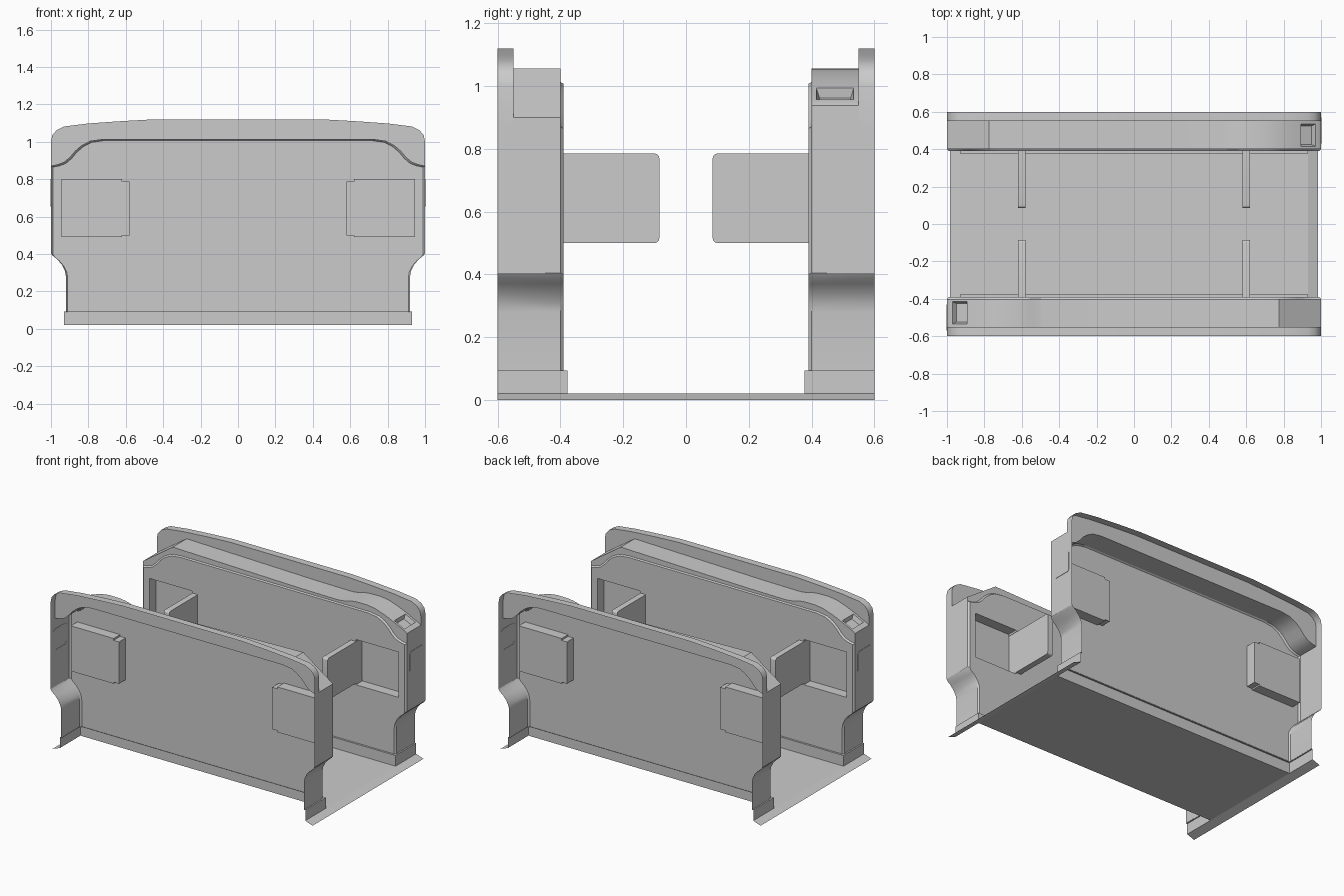
import bpy, bmesh, math
from mathutils import Vector

if "Cube" in bpy.data.objects:
    bpy.data.objects.remove(bpy.data.objects["Cube"])


def at(pts, y):
    return [Vector((x, y, z)) for x, z in pts]


def mirrored(half):
    """Right half, listed from the outer end inward -> full line from right to left."""
    return half + [(-x, z) for x, z in reversed(half)]


def skin(bm, rows, closed=False):
    """Quad strip through successive rows of points."""
    vs = [[bm.verts.new(p) for p in r] for r in rows]
    n = len(rows[0])
    for a, b in zip(vs, vs[1:]):
        for i in range(n if closed else n - 1):
            j = (i + 1) % n
            bm.faces.new((a[i], a[j], b[j], b[i]))


def fill(bm, loops):
    """Flat face bounded by the first loop, with the others as holes."""
    edges = []
    for loop in loops:
        vs = [bm.verts.new(p) for p in loop]
        edges += [bm.edges.new((vs[i], vs[i - 1])) for i in range(len(vs))]
    bmesh.ops.triangle_fill(bm, use_beauty=True, use_dissolve=True, edges=edges, normal=(0, 1, 0))


def finish(bm, name, angle=30):
    bmesh.ops.remove_doubles(bm, verts=bm.verts, dist=1e-4)
    bmesh.ops.recalc_face_normals(bm, faces=bm.faces)
    me = bpy.data.meshes.new(name)
    bm.to_mesh(me)
    bm.free()
    ob = bpy.data.objects.new(name, me)
    bpy.context.collection.objects.link(ob)
    bpy.context.view_layer.objects.active = ob
    for o in bpy.context.selected_objects:
        o.select_set(False)
    ob.select_set(True)
    bpy.ops.object.shade_smooth_by_angle(angle=math.radians(angle))
    return ob


# profiles of one cabinet in x/z
side = [(.92, .09), (.92, .28), (.925, .31), (.94, .34), (.965, .37), (.99, .39), (1, .405), (1, .87)]
arc = [(.965, .877), (.93, .89), (.9, .915), (.87, .95), (.835, .98), (.79, 1.003), (.72, 1.013)]
crest = [(1, .87), (1, 1.0), (.993, 1.035), (.97, 1.062), (.93, 1.082), (.8, 1.098), (.63, 1.11), (.45, 1.12)]
top_line = mirrored([(1, .87)] + arc)
outline = mirrored(side + arc)
inset = [(x * .99, z if z < .1 else z - .006) for x, z in outline]
pocket_r = [(.945, .49), (.945, .8), (.62, .8), (.62, .787), (.58, .787), (.58, .5), (.62, .5), (.62, .49)]
pocket_l = [(-x, z) for x, z in pocket_r]

parts = []

# cabinet shell, open at its outer side and bottom
bm = bmesh.new()
fill(bm, [at(inset, .39), at(pocket_r, .39), at(pocket_l, .39)])
skin(bm, [at(inset, .39), at(outline, .4)])
for s in (1, -1):
    skin(bm, [at([(s * x, z) for x, z in side], y) for y in (.4, .6)])
skin(bm, [at(top_line, y) for y in (.4, .55)])
for p in (pocket_r, pocket_l):
    skin(bm, [at(p, .39), at(p, .46)], True)
    fill(bm, [at(p, .46)])
parts.append(finish(bm, "cabinet_shell"))

# raised screen along the outer edge
bm = bmesh.new()
rim = mirrored(crest)
fill(bm, [at(rim + top_line[-2:0:-1], .55)])
skin(bm, [at(rim, .55), at(rim, .6)])
parts.append(finish(bm, "edge_screen"))

# sloped top housing with the sunken reader window
bm = bmesh.new()
roof = [(1, .938), (.985, .95), (.88, 1.0), (.82, 1.025), (.76, 1.045), (.7, 1.054), (.62, 1.054),
        (.57, 1.048), (.53, 1.036), (.48, 1.03), (.2, 1.033), (-.775, 1.056), (-1, .9)]
fill(bm, [at(roof + top_line[::-1], .4)])
skin(bm, [at(roof, .4), at(roof, .55)])
skin(bm, [at([(s, .87), (s, z)], y) for s, z in ((1, .938),) for y in (.4, .55)])
skin(bm, [at([(-1, .87), (-1, .9)], y) for y in (.4, .55)])
bmesh.ops.remove_doubles(bm, verts=bm.verts, dist=1e-4)
bmesh.ops.recalc_face_normals(bm, faces=bm.faces)
window = [min(bm.faces, key=lambda f: (f.calc_center_median() - Vector((.9325, .475, .975))).length)]
down = -.03 if window[0].normal.z > 0 else .03
bmesh.ops.inset_individual(bm, faces=window, thickness=.022, depth=0)
bmesh.ops.inset_individual(bm, faces=window, thickness=.014, depth=down)
parts.append(finish(bm, "top_housing"))

# plinth with a small ledge
bm = bmesh.new()
foot = [(.93, .02), (.93, .093), (-.93, .093), (-.93, .02)]
fill(bm, [at(foot, .377)])
skin(bm, [at(foot[1:3], .377), at(foot[1:3], .392)])
for s in (1, -1):
    skin(bm, [at([(s * .93, .02), (s * .93, .093), (s * .919, .093)], y) for y in (.377, .6)])
parts.append(finish(bm, "plinth"))

# rounded panel on the end face
bm = bmesh.new()
ring = []
for cy, cz, a0 in ((.552, .782, 0), (.448, .782, 90), (.448, .673, 180), (.552, .673, 270)):
    for k in range(5):
        a = math.radians(a0 + k * 22.5)
        ring.append((cy + .018 * math.cos(a), cz + .018 * math.sin(a)))
skin(bm, [[Vector((x, y, z)) for y, z in ring] for x in (.998, 1.0025)], True)
bm.faces.new([bm.verts.new((1.0025, y, z)) for y, z in ring])
parts.append(finish(bm, "end_panel"))

# swing paddles with rounded free corners
for s in (1, -1):
    bm = bmesh.new()
    prof = [(.455, .5), (.455, .785)]
    for cz, a0 in ((.77, 90), (.515, 180)):
        for k in range(5):
            a = math.radians(a0 + k * 22.5)
            prof.append((.1 + .015 * math.cos(a), cz + .015 * math.sin(a)))
    rows = [[Vector((s * x, y, z)) for y, z in prof] for x in (.58, .62)]
    skin(bm, rows, True)
    for r in rows:
        bm.faces.new([bm.verts.new(p) for p in r])
    parts.append(finish(bm, "paddle_right" if s > 0 else "paddle_left"))

# opposite cabinet: half-turn copies
for ob in parts:
    twin = ob.copy()
    twin.name = "front_" + ob.name
    twin.rotation_euler.z = math.pi
    bpy.context.collection.objects.link(twin)

# walkway floor with a thin ramp at each end
bm = bmesh.new()
skin(bm, [at([(-.93, .02), (.93, .02)], y) for y in (-.377, .377)])
for s in (1, -1):
    skin(bm, [at([(s * .93, .02), (s * .985, 0)], y) for y in (-.6, -.377, .377, .6)])
finish(bm, "walkway_floor", 5)
